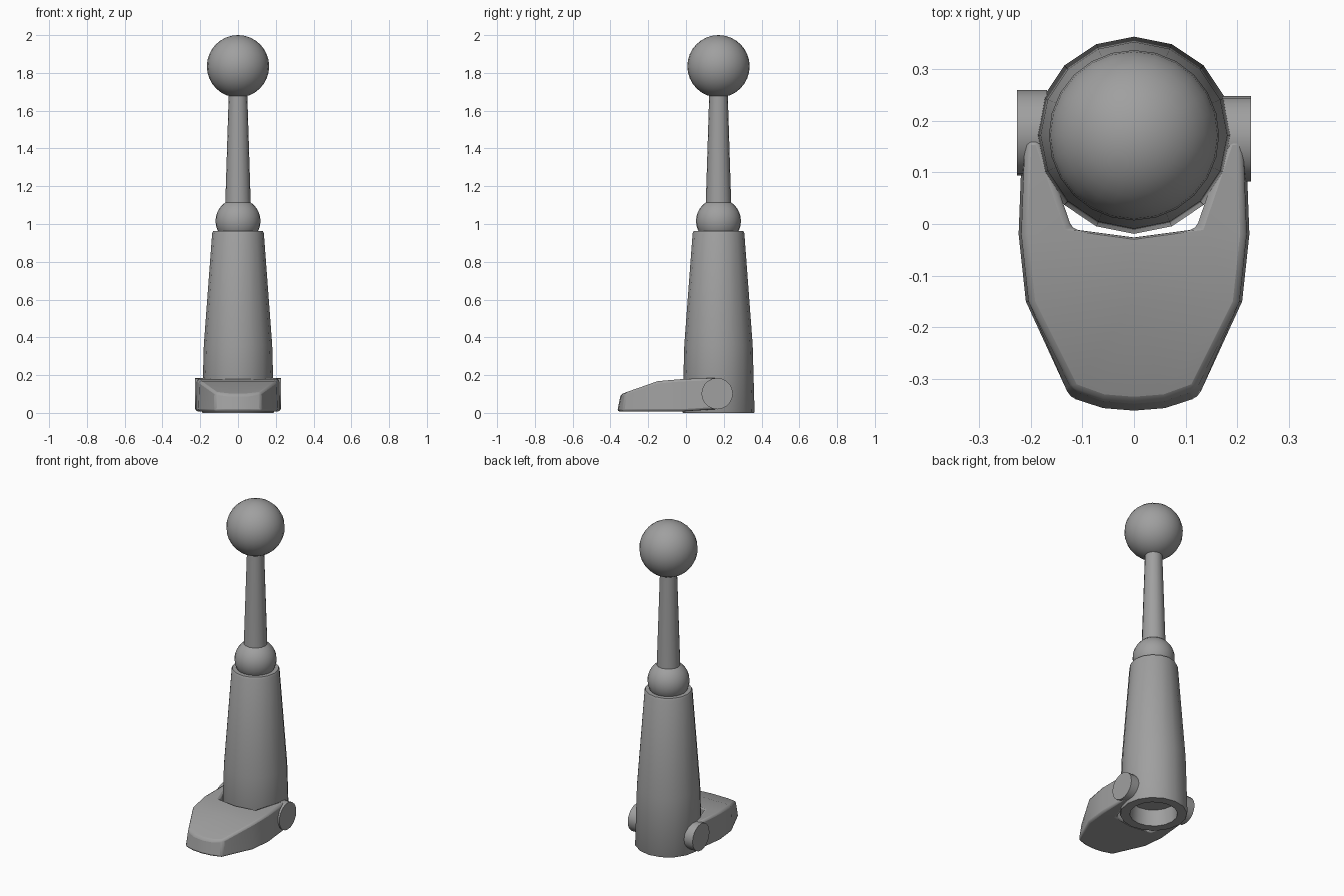
import bpy, bmesh, math

if "Cube" in bpy.data.objects:
    bpy.data.objects.remove(bpy.data.objects["Cube"])

AXIS_Y = 0.172

grey = bpy.data.materials.new("grey")
grey.diffuse_color = (0.35, 0.35, 0.35, 1)
grey.use_nodes = True
grey.node_tree.nodes["Principled BSDF"].inputs["Base Color"].default_value = grey.diffuse_color


def finish(ob, name, angle=35):
    ob.name = name
    ob.data.materials.append(grey)
    bpy.ops.object.select_all(action='DESELECT')
    ob.select_set(True)
    bpy.context.view_layer.objects.active = ob
    bpy.ops.object.shade_smooth_by_angle(angle=math.radians(angle))
    return ob


def from_bmesh(bm, name):
    bmesh.ops.recalc_face_normals(bm, faces=bm.faces)
    me = bpy.data.meshes.new(name)
    bm.to_mesh(me)
    bm.free()
    ob = bpy.data.objects.new(name, me)
    bpy.context.collection.objects.link(ob)
    return ob


def lathe(name, profile, sides=16):
    """Stacked rings of (radius, z), closed at both ends."""
    bm = bmesh.new()
    rings = []
    for r, z in profile:
        rings.append([bm.verts.new((r * math.cos(2 * math.pi * i / sides),
                                    AXIS_Y + r * math.sin(2 * math.pi * i / sides), z))
                      for i in range(sides)])
    for a, b in zip(rings, rings[1:]):
        for i in range(sides):
            j = (i + 1) % sides
            bm.faces.new((a[i], a[j], b[j], b[i]))
    bm.faces.new(rings[0])
    bm.faces.new(rings[-1])
    return finish(from_bmesh(bm, name), name)


def ball(name, radius, z):
    bpy.ops.mesh.primitive_uv_sphere_add(segments=24, ring_count=16, radius=radius,
                                         location=(0, AXIS_Y, z))
    finish(bpy.context.object, name)


# Leg: hollow-ended shin, knee, thigh rod and hip ball
lathe("shin", [(0.13, 0.10), (0.135, 0.0), (0.188, 0.0), (0.191, 0.006),
               (0.181, 0.36), (0.137, 0.95), (0.131, 0.962)])
ball("knee_ball", 0.119, 1.016)
lathe("thigh_rod", [(0.07, 1.05), (0.067, 1.12), (0.048, 1.72)])
ball("hip_ball", 0.165, 1.835)


# Foot: wedge with two arms reaching back around the shin
def top_height(y):
    pts = [(-0.37, 0.095), (-0.34, 0.108), (-0.15, 0.168), (-0.01, 0.18), (0.2, 0.186)]
    for (y0, z0), (y1, z1) in zip(pts, pts[1:]):
        if y <= y1:
            return z0 + (z1 - z0) * (y - y0) / (y1 - y0)
    return pts[-1][1]


outline = [(0, -0.364), (0.06, -0.359), (0.125, -0.338), (0.21, -0.15),
           (0.224, -0.02), (0.217, 0.165), (0.18, 0.165), (0.12, -0.01),
           (0, -0.026), (0, -0.15)]
caps = [(0, 1, 2, 3, 9), (9, 3, 4, 7, 8), (4, 5, 6, 7)]
bm = bmesh.new()
low, high = [], []
for i, (x, y) in enumerate(outline):
    low.append(bm.verts.new((x, y, 0.008 if y < 0.1 else 0.02)))
    ty = y + 0.018 if i < 3 else y
    tx = x - 0.006 if 2 <= i <= 5 else x
    high.append(bm.verts.new((tx, ty, top_height(y))))
for cap in caps:
    bm.faces.new([low[i] for i in cap])
    bm.faces.new([high[i] for i in cap])
for i in range(8):
    bm.faces.new((low[i], low[i + 1], high[i + 1], high[i]))
# mirrored half
half = bm.verts[:] + bm.edges[:] + bm.faces[:]
copy = bmesh.ops.duplicate(bm, geom=half)["geom"]
for v in copy:
    if isinstance(v, bmesh.types.BMVert):
        v.co.x = -v.co.x
bmesh.ops.remove_doubles(bm, verts=bm.verts, dist=0.0005)
foot = from_bmesh(bm, "foot")
bevel = foot.modifiers.new("soft_edges", 'BEVEL')
bevel.width = 0.012
bevel.segments = 2
bevel.limit_method = 'ANGLE'
bevel.angle_limit = math.radians(40)
finish(foot, "foot")

# Ankle pivot discs
for side, label, y in ((-1, "left", 0.177), (1, "right", 0.165)):
    bpy.ops.mesh.primitive_cylinder_add(vertices=20, radius=0.083, depth=0.058,
                                        location=(side * 0.198, y, 0.102),
                                        rotation=(0, math.pi / 2, 0))
    finish(bpy.context.object, label + "_ankle_disc")
